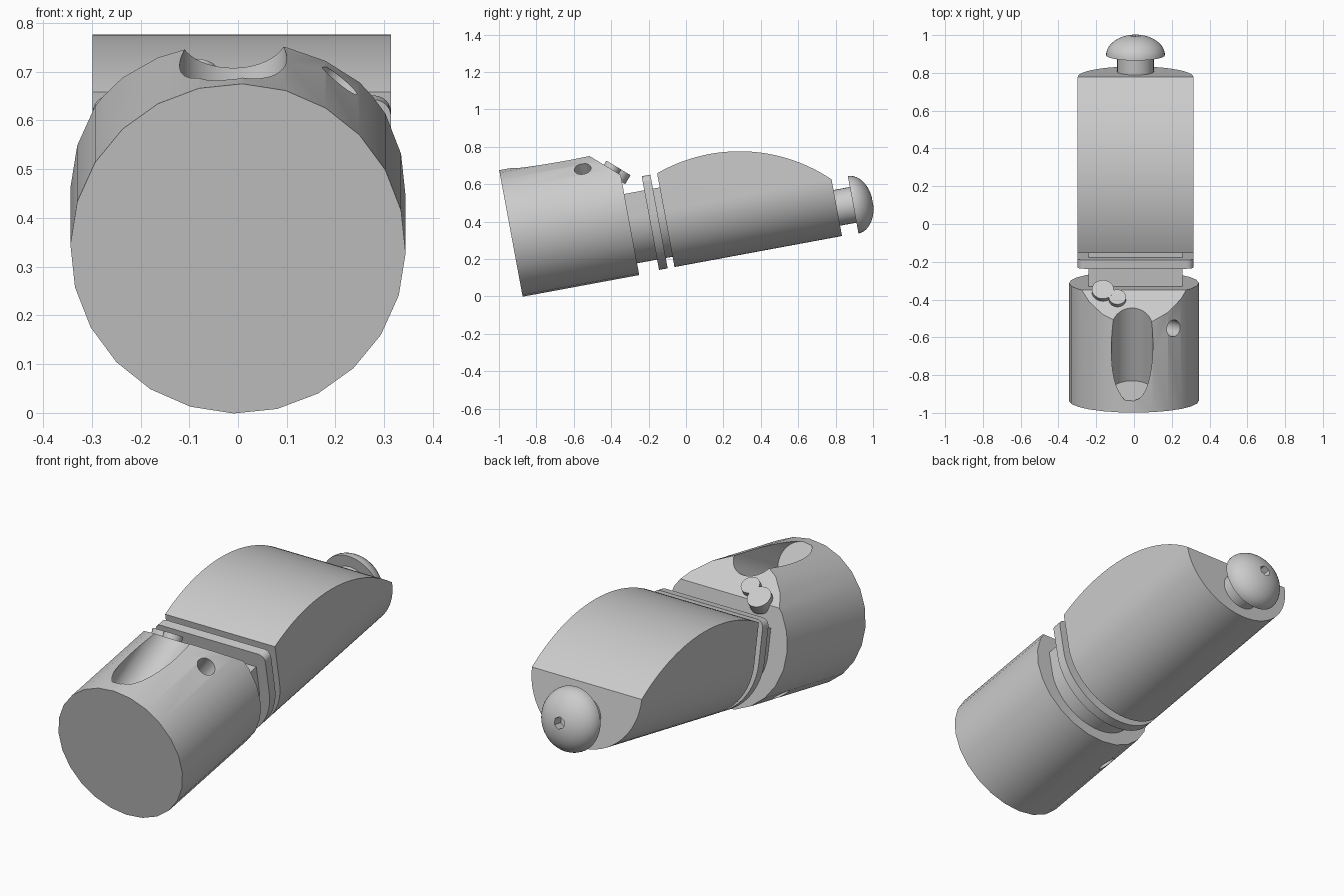
import bpy, bmesh, math
from mathutils import Vector, Matrix

if "Cube" in bpy.data.objects:
    bpy.data.objects.remove(bpy.data.objects["Cube"], do_unlink=True)

grey = bpy.data.materials.new("plain grey")
grey.use_nodes = True
grey.diffuse_color = (0.6, 0.6, 0.6, 1)
grey.node_tree.nodes["Principled BSDF"].inputs["Base Color"].default_value = (0.6, 0.6, 0.6, 1)

# Everything is built along y, then tilted as one piece
TILT = math.radians(10.5)
PLACE = Matrix.Translation((0, -0.936, 0.337)) @ Matrix.Rotation(TILT, 4, "X")
CX = 0.008


def make(name, bm):
    bmesh.ops.recalc_face_normals(bm, faces=bm.faces)
    mesh = bpy.data.meshes.new(name)
    bm.to_mesh(mesh)
    bm.free()
    mesh.materials.append(grey)
    ob = bpy.data.objects.new(name, mesh)
    bpy.context.collection.objects.link(ob)
    ob.matrix_world = PLACE
    return ob


def rod(name, start, end, r, sides=32, spin=0.0):
    a, b = Vector(start), Vector(end)
    turn = (b - a).to_track_quat("Z", "Y").to_matrix().to_4x4()
    bm = bmesh.new()
    bmesh.ops.create_cone(bm, cap_ends=True, segments=sides, radius1=r, radius2=r,
                          depth=(b - a).length,
                          matrix=Matrix.Translation((a + b) / 2) @ turn @ Matrix.Rotation(spin, 4, "Z"))
    return make(name, bm)


def u_block(name, r, top, y0, y1, corner=0.0):
    """Round-bottomed, flat-topped section swept along y."""
    low = -0.03
    pts = [(CX + r * math.cos(a), low + r * math.sin(a))
           for a in (math.pi * (1 + i / 32) for i in range(33))]
    if corner:
        for cx, a0 in ((r - corner, 0), (corner - r, math.pi / 2)):
            for i in range(7):
                a = a0 + math.pi / 2 * i / 6
                pts.append((CX + cx + corner * math.cos(a), top - corner + corner * math.sin(a)))
    else:
        pts += [(CX + r, top), (CX - r, top)]
    bm = bmesh.new()
    face = bm.faces.new([bm.verts.new((x, y0, z)) for x, z in pts])
    new = bmesh.ops.extrude_face_region(bm, geom=[face])["geom"]
    bmesh.ops.translate(bm, vec=(0, y1 - y0, 0),
                        verts=[v for v in new if isinstance(v, bmesh.types.BMVert)])
    return make(name, bm)


def carve(ob, cutter, mode="DIFFERENCE"):
    mod = ob.modifiers.new("carve", "BOOLEAN")
    mod.operation, mod.object, mod.solver = mode, cutter, "EXACT"
    cutter.hide_render = True
    bpy.context.view_layer.update()
    deps = bpy.context.evaluated_depsgraph_get()
    result = bpy.data.meshes.new_from_object(ob.evaluated_get(deps))
    ob.modifiers.clear()
    ob.data = result
    bpy.data.objects.remove(cutter, do_unlink=True)


parts = []

# Front barrel: rear bevel, slanted scoop and a cross-drilled hole
barrel = rod("front_barrel", (0, 0, 0), (0, 0.634, 0), 0.344, 24, math.radians(1.5))
slope = math.radians(41.8)
normal = Vector((0, math.sin(slope), math.cos(slope)))
bm = bmesh.new()
bmesh.ops.create_cube(bm, size=1, matrix=Matrix.Translation(Vector((0, 0.592, 0.238)) + normal * 0.5)
                      @ Matrix.Rotation(-slope, 4, "X"))
carve(barrel, make("bevel_cutter", bm))
dive = math.radians(18.5)
along = Vector((0, math.cos(dive), math.sin(dive)))
mouth = Vector((-0.01, 0.515, 0.379))
carve(barrel, rod("scoop_cutter", mouth - along * 0.44, mouth + along * 0.5, 0.11, 48))
carve(barrel, rod("hole_cutter", (0.3, 0.44, 0.386), (-0.3, 0.44, -0.386), 0.045))
parts.append(barrel)

# Two round buttons on the bevel
for name, spot, r in (("large_button", (-0.165, 0.625, 0.209), 0.058),
                      ("small_button", (-0.088, 0.59, 0.24), 0.046)):
    base = Vector(spot)
    parts.append(rod(name, base - normal * 0.03, base + normal * 0.026, r, 24))

# Neck and collar
parts.append(u_block("neck", 0.25, 0.097, 0.6, 0.85))
parts.append(u_block("collar", 0.306, 0.173, 0.743, 0.79, corner=0.035))

# Main body with an arched top
body = u_block("main_body", 0.306, 0.4, 0.827, 1.738)
carve(body, rod("arch_cutter", (-1, 1.121, -0.657), (1, 1.121, -0.657), 0.881, 192), "INTERSECT")
parts.append(body)

# Rear knob: stem and domed cap with a hex socket
KZ = -0.183
parts.append(rod("knob_stem", (CX, 1.72, KZ), (CX, 1.84, KZ), 0.097))
bm = bmesh.new()
bmesh.ops.create_uvsphere(bm, u_segments=40, v_segments=24, radius=1,
                          matrix=Matrix.Translation((CX, 1.827, KZ)) @ Matrix.Rotation(-math.pi / 2, 4, "X")
                          @ Matrix.Diagonal((0.156, 0.156, 0.107, 1)))
cut = bmesh.ops.bisect_plane(bm, geom=bm.verts[:] + bm.edges[:] + bm.faces[:], dist=1e-5,
                             plane_co=(0, 1.827, 0), plane_no=(0, -1, 0), clear_outer=True)
bmesh.ops.holes_fill(bm, edges=[e for e in bm.edges if e.is_boundary])
cap = make("knob_cap", bm)
carve(cap, rod("socket_cutter", (CX, 1.88, KZ), (CX, 2.0, KZ), 0.03, 6))
parts.append(cap)

# Smooth curved faces, keep hard edges
bpy.ops.object.select_all(action="DESELECT")
for ob in parts:
    ob.select_set(True)
bpy.context.view_layer.objects.active = parts[0]
bpy.ops.object.shade_smooth_by_angle(angle=math.radians(30))
